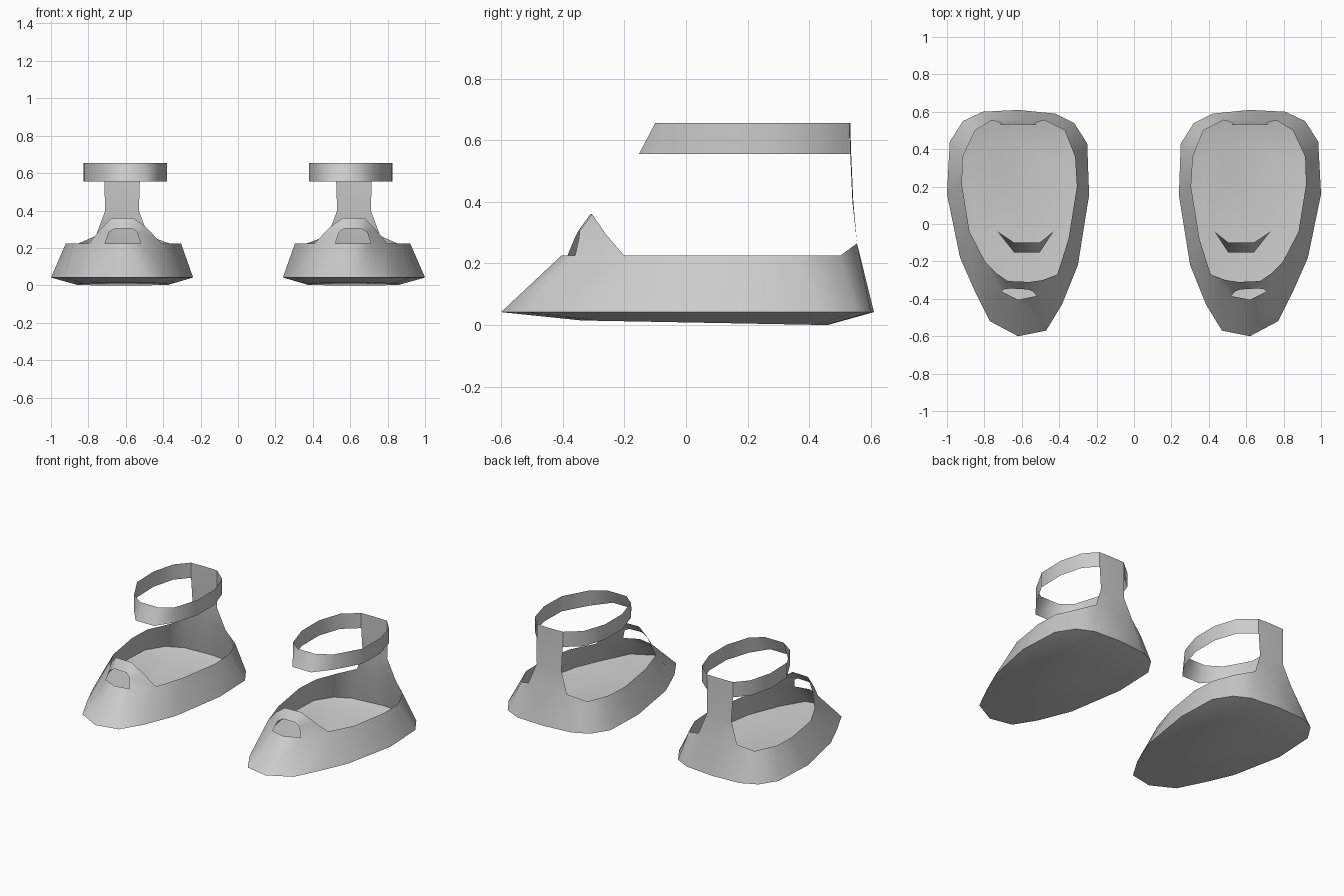
import bpy, bmesh, math

if "Cube" in bpy.data.objects:
    bpy.data.objects.remove(bpy.data.objects["Cube"])

CX = 0.62  # distance of each shoe from the centre line

# Widest outline just above the ground, from heel centre round the inner side
RIM = [(0, .61), (.20, .59), (.30, .54), (.37, .43), (.38, .155), (.32, -.22), (.235, -.43), (.15, -.57),
       (0, -.60), (-.15, -.52), (-.235, -.35), (-.31, -.18), (-.38, .16), (-.365, .44), (-.295, .55), (-.19, .60)]
# Foot opening, same order (points 7-9 are the lower edge of the toe hole)
TOP = [(0, .555), (.14, .555), (.25, .50), (.305, .36), (.315, .20), (.27, -.08), (.21, -.27), (.10, -.385),
       (0, -.405), (-.09, -.36), (-.177, -.20), (-.26, -.04), (-.30, .21), (-.295, .36), (-.23, .50), (-.14, .555)]
# Toe hole upper edge and instep edge
HOLE = [(-.07, -.347, .285), (-.035, -.345, .305), (.05, -.35, .305), (.08, -.36, .285)]
INSTEP = [(-.12, -.26, .295), (-.055, -.305, .36), (.06, -.31, .36), (.13, -.30, .31)]
# Ankle strap outline: x, y, forward lean of the lower edge
STRAP = [(-.095, .53, 0), (-.165, .45, 0), (-.205, .30, 0), (-.20, .12, 0), (-.11, -.04, 0), (-.02, -.10, .053),
         (.115, -.10, .053), (.19, -.04, 0), (.24, .12, 0), (.24, .30, 0), (.19, .45, 0), (.095, .53, 0)]


def bridge(bm, a, b, closed=False):
    n = len(a)
    for i in range(n if closed else n - 1):
        j = (i + 1) % n
        bm.faces.new((a[i], a[j], b[j], b[i]))


def finish(bm, name):
    bmesh.ops.recalc_face_normals(bm, faces=bm.faces)
    mesh = bpy.data.meshes.new(name)
    bm.to_mesh(mesh)
    bm.free()
    ob = bpy.data.objects.new(name, mesh)
    bpy.context.collection.objects.link(ob)
    bpy.ops.object.select_all(action='DESELECT')
    ob.select_set(True)
    bpy.context.view_layer.objects.active = ob
    bpy.ops.object.shade_smooth_by_angle(angle=math.radians(65))


def shoe(side, s):
    # Body: sole, side walls, instep and heel tab
    bm = bmesh.new()

    def ring(m, pts):
        return [m.verts.new((s * (x - CX), y, z)) for x, y, z in pts]

    sole = []
    for x, y in RIM:
        by = .166 + (y - .166) * .66
        sole.append((x * .66, by, .015 * (.46 - by) / .8))
    bottom = ring(bm, sole)
    rim = ring(bm, [(x, y, .042) for x, y in RIM])
    top = ring(bm, [(x, y, .265 if i in (0, 1, 15) else .225) for i, (x, y) in enumerate(TOP)])
    bm.faces.new(bottom)
    bridge(bm, bottom, rim, True)
    bridge(bm, rim, top, True)
    # Instep band over the toes
    bridge(bm, [top[9]] + ring(bm, HOLE) + [top[7]], [top[10]] + ring(bm, INSTEP) + [top[6]])
    # Heel tab rising to the strap
    row = [top[15], top[0], top[1]]
    for w, y, z in ((.09, .54, .40), (.095, .533, .555), (.095, .53, .655)):
        nxt = ring(bm, [(-w, y, z), (0, y + .003, z), (w, y, z)])
        bridge(bm, row, nxt)
        row = nxt
    finish(bm, side + "_shoe_body")

    # Ankle strap
    bm = bmesh.new()
    bridge(bm, ring(bm, [(x, y - d, .555) for x, y, d in STRAP]),
           ring(bm, [(x, y, .655) for x, y, d in STRAP]))
    finish(bm, side + "_ankle_strap")


shoe("left", 1)
shoe("right", -1)
